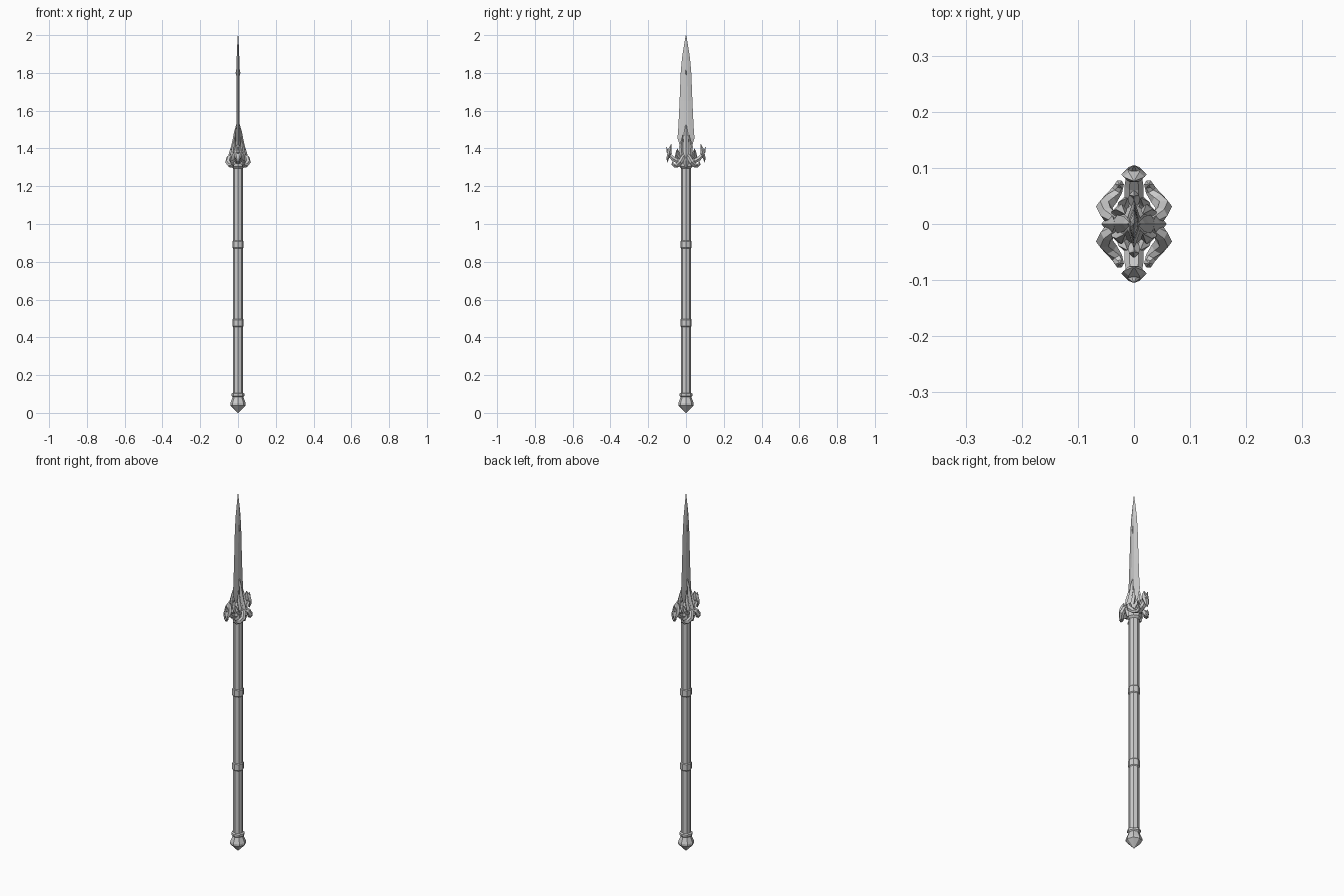
import bpy, bmesh, math
from mathutils import Vector


def loft(name, rings):
    """Skin a list of equal-length rings of points and cap both ends."""
    bm = bmesh.new()
    vr = [[bm.verts.new(p) for p in r] for r in rings]
    n = len(vr[0])
    for a, b in zip(vr, vr[1:]):
        for i in range(n):
            j = (i + 1) % n
            bm.faces.new((a[i], a[j], b[j], b[i]))
    bm.faces.new(vr[0][::-1])
    bm.faces.new(vr[-1])
    bmesh.ops.remove_doubles(bm, verts=bm.verts, dist=1e-5)
    bmesh.ops.recalc_face_normals(bm, faces=bm.faces)
    me = bpy.data.meshes.new(name)
    bm.to_mesh(me)
    bm.free()
    ob = bpy.data.objects.new(name, me)
    bpy.context.collection.objects.link(ob)
    return ob


def turned(name, profile, sides=8):
    """Faceted turning from (radius, z) pairs."""
    ang = [math.tau * i / sides for i in range(sides)]
    return loft(name, [[(r * math.cos(a), r * math.sin(a), z) for a in ang]
                       for r, z in profile])


def tube(name, path, sx=1, sy=1, sides=6, wide=1.0):
    """Tapered limb through (x, y, z, radius) points, mirrored by sx, sy."""
    pts = [Vector((x * sx, y * sy, z)) for x, y, z, r in path]
    rings = []
    for i, p in enumerate(pts):
        t = (pts[min(i + 1, len(pts) - 1)] - pts[max(i - 1, 0)]).normalized()
        ref = Vector((1, 0, 0)) if abs(t.x) < 0.8 else Vector((0, 0, 1))
        u = (ref - t * ref.dot(t)).normalized()
        v = t.cross(u)
        r = path[i][3]
        rings.append([p + u * (r * wide * math.cos(k * math.tau / sides))
                      + v * (r * math.sin(k * math.tau / sides))
                      for k in range(sides)])
    return loft(name, rings)


# Pommel, shaft and bands
turned("pommel", [(0.002, 0), (0.041, 0.04), (0.041, 0.052), (0.028, 0.084),
                  (0.034, 0.09), (0.034, 0.102), (0.026, 0.106)])
turned("shaft", [(0.026, 0.09), (0.026, 1.33)])
for z in (0.455, 0.87):
    turned("shaft_band", [(0.026, z), (0.030, z + 0.005),
                          (0.030, z + 0.038), (0.026, z + 0.043)])

# Blade: flat hexagonal section with a raised spine
blade = [(1.32, 0.026, 0.016), (1.40, 0.028, 0.013), (1.425, 0.036, 0.012),
         (1.455, 0.045, 0.010), (1.52, 0.040, 0.009), (1.65, 0.034, 0.008),
         (1.80, 0.028, 0.008), (1.88, 0.021, 0.007), (1.95, 0.010, 0.004),
         (2.0, 0.001, 0.001)]
loft("blade", [[(0, w, z), (t, w * 0.3, z), (t, -w * 0.3, z),
                (0, -w, z), (-t, -w * 0.3, z), (-t, w * 0.3, z)]
               for z, w, t in blade])
# Small diamond studs on the blade faces
loft("blade_stud", [[(t, 0, z), (0, w, z), (-t, 0, z), (0, -w, z)]
                    for z, w, t in [(1.775, 0.001, 0.006), (1.80, 0.008, 0.013),
                                    (1.835, 0.001, 0.006)]])

# Socket under the blade
turned("socket", [(0.026, 1.295), (0.036, 1.305), (0.038, 1.335),
                  (0.031, 1.37), (0.022, 1.40), (0.012, 1.44)])

for sx in (1, -1):
    # Layered central leaf on each broad face
    tube("leaf_tall", [(0.034, 0, 1.34, 0.010), (0.030, 0, 1.39, 0.016),
                       (0.018, 0, 1.45, 0.014), (0.014, 0, 1.49, 0.009),
                       (0.006, 0, 1.535, 0.001)], sx, sides=4, wide=0.7)
    tube("leaf_short", [(0.040, 0, 1.30, 0.008), (0.046, 0, 1.335, 0.017),
                        (0.038, 0, 1.375, 0.014), (0.034, 0, 1.415, 0.001)],
         sx, sides=4, wide=0.7)
    for sy in (1, -1):
        # Side leaflets sweeping up beside the central leaf
        tube("leaflet", [(0.032, 0.008, 1.34, 0.011), (0.028, 0.022, 1.37, 0.012),
                         (0.022, 0.026, 1.41, 0.010), (0.016, 0.018, 1.47, 0.001)],
             sx, sy, sides=4)
        tube("outer_leaflet", [(0.022, 0.018, 1.34, 0.012),
                               (0.018, 0.038, 1.365, 0.010),
                               (0.012, 0.046, 1.40, 0.001)], sx, sy, sides=4)
        # Bulging scroll that wraps under the guard and curls up
        tube("scroll", [(0.026, 0.004, 1.37, 0.008), (0.048, 0.018, 1.350, 0.013),
                        (0.053, 0.030, 1.328, 0.015), (0.042, 0.044, 1.312, 0.013),
                        (0.030, 0.060, 1.308, 0.010), (0.026, 0.071, 1.318, 0.008),
                        (0.026, 0.070, 1.333, 0.001)], sx, sy)

for sy in (1, -1):
    # Guard arm and its crescent claw
    tube("guard_arm", [(0, 0.015, 1.335, 0.020), (0, 0.045, 1.332, 0.013),
                       (0, 0.068, 1.345, 0.013), (0, 0.090, 1.368, 0.010)],
         1, sy, wide=1.3)
    tube("claw", [(0, 0.100, 1.325, 0.001), (0, 0.096, 1.350, 0.008),
                  (0, 0.088, 1.375, 0.012), (0, 0.084, 1.398, 0.010),
                  (0, 0.077, 1.425, 0.001)], 1, sy, wide=1.9)
    tube("claw_spur", [(0, 0.080, 1.368, 0.010), (0, 0.097, 1.382, 0.008),
                       (0, 0.104, 1.408, 0.001)], 1, sy, wide=1.4)
    # Inner thorn between claw and blade
    tube("thorn", [(0, 0.030, 1.335, 0.012), (0, 0.052, 1.358, 0.009),
                   (0, 0.050, 1.392, 0.001)], 1, sy, sides=4)
